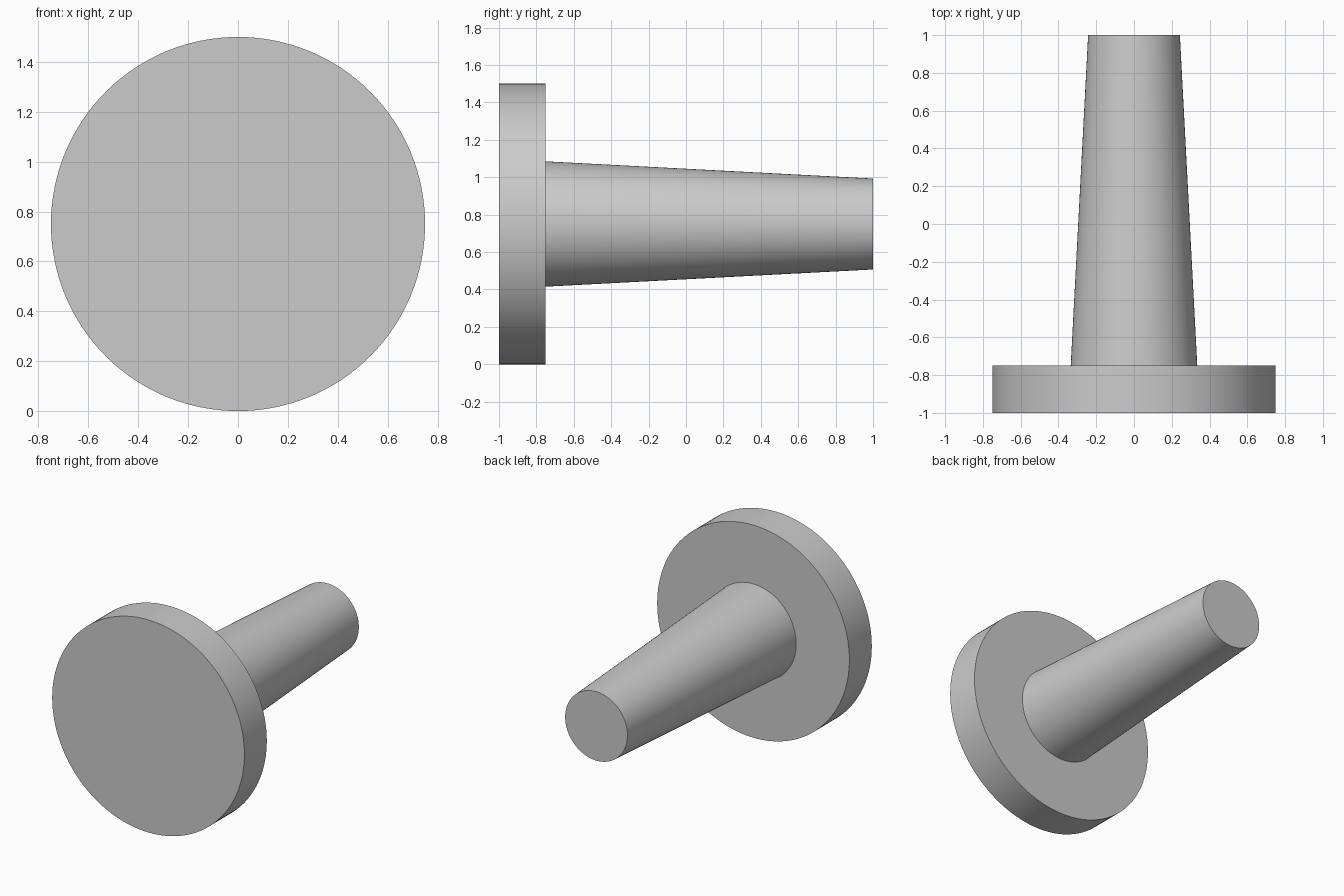
import bpy
import bmesh
import math
from mathutils import Matrix

cube = bpy.data.objects.get("Cube")
if cube:
    bpy.data.objects.remove(cube, do_unlink=True)

AXIS_HEIGHT = 0.75
SEGMENTS = 128

grey = bpy.data.materials.new("light grey")
grey.use_nodes = True
grey.diffuse_color = (0.6, 0.6, 0.6, 1)
grey.node_tree.nodes["Principled BSDF"].inputs["Base Color"].default_value = grey.diffuse_color


def round_part(name, front_y, back_y, front_radius, back_radius, front_cap=True):
    """Round solid lying along y."""
    length = back_y - front_y
    bm = bmesh.new()
    bmesh.ops.create_cone(bm, cap_ends=True, segments=SEGMENTS,
                          radius1=front_radius, radius2=back_radius, depth=length)
    bm.transform(Matrix.Rotation(-math.pi / 2, 4, "X"))
    bm.normal_update()
    if not front_cap:
        hidden = [f for f in bm.faces if f.normal.y < -0.9]
        bmesh.ops.delete(bm, geom=hidden, context="FACES")
    mesh = bpy.data.meshes.new(name)
    bm.to_mesh(mesh)
    bm.free()
    mesh.materials.append(grey)
    part = bpy.data.objects.new(name, mesh)
    part.location = (0, (front_y + back_y) / 2, AXIS_HEIGHT)
    bpy.context.collection.objects.link(part)
    # Smooth walls, sharp rims
    bpy.ops.object.select_all(action="DESELECT")
    part.select_set(True)
    bpy.context.view_layer.objects.active = part
    bpy.ops.object.shade_smooth_by_angle(angle=math.radians(30))
    return part


# Wide flat disc at the front
round_part("disc_head", -1, -0.75, 0.75, 0.75)

# Tapered shaft, open where it joins the disc
round_part("tapered_shaft", -0.75, 1, 0.335, 0.243, front_cap=False)
